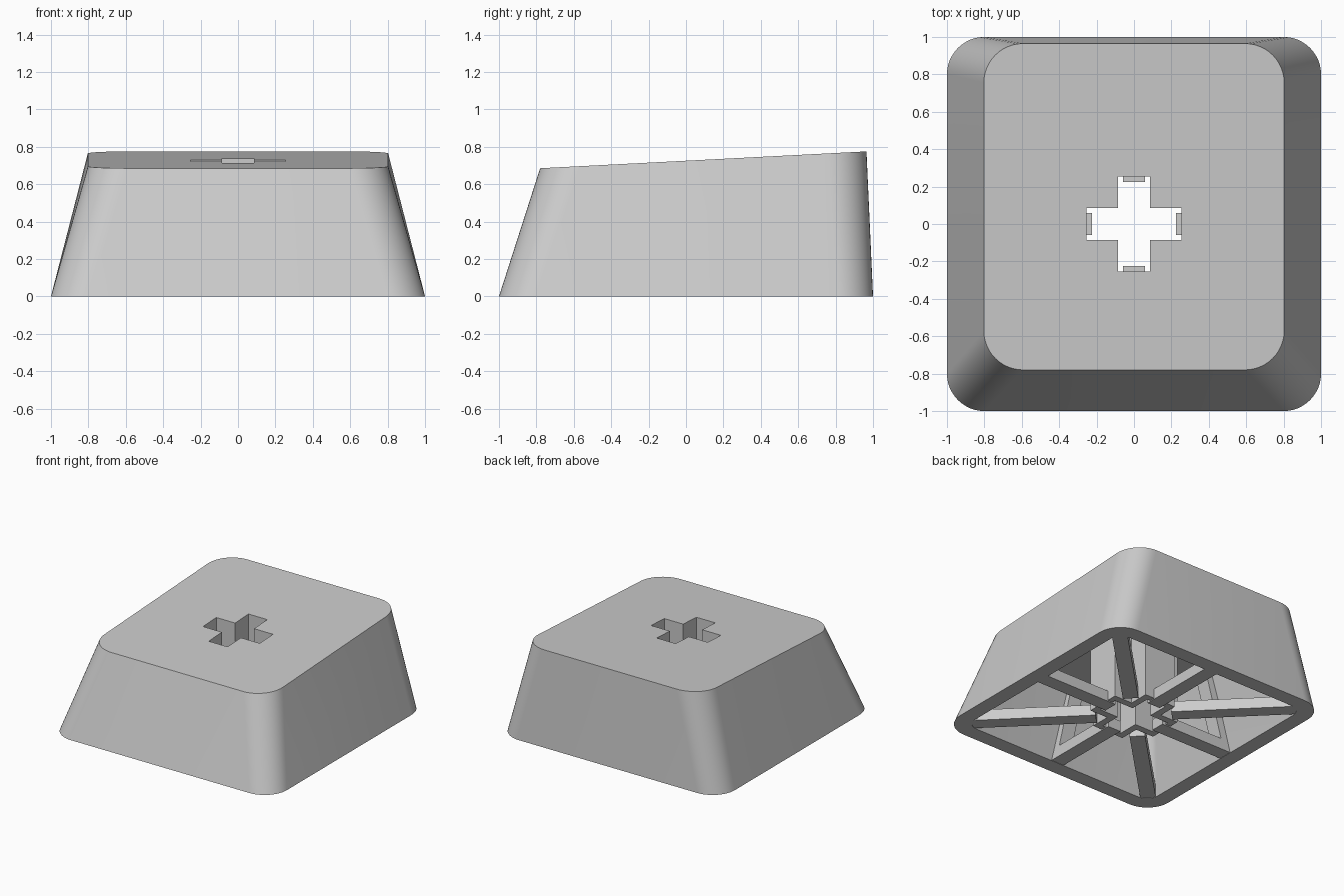
import bpy, bmesh, math
from mathutils import Matrix, Vector

cube = bpy.data.objects.get("Cube")
if cube:
    bpy.data.objects.remove(cube, do_unlink=True)

grey = bpy.data.materials.new("light_grey_plastic")
grey.use_nodes = True
grey.diffuse_color = (0.6, 0.6, 0.6, 1)
grey.node_tree.nodes["Principled BSDF"].inputs["Base Color"].default_value = (0.6, 0.6, 0.6, 1)


def finish(name, bm):
    bmesh.ops.recalc_face_normals(bm, faces=bm.faces)
    mesh = bpy.data.meshes.new(name)
    bm.to_mesh(mesh)
    bm.free()
    obj = bpy.data.objects.new(name, mesh)
    mesh.materials.append(grey)
    bpy.context.collection.objects.link(obj)
    return obj


def rounded_rect(x, y0, y1, r, z_at, steps=12):
    """Rounded rectangle ring whose height follows z_at(y)."""
    ring = []
    corners = [(x - r, y1 - r), (r - x, y1 - r), (r - x, y0 + r), (x - r, y0 + r)]
    for q, (cx, cy) in enumerate(corners):
        for i in range(steps + 1):
            a = math.pi / 2 * (q + i / steps)
            y = cy + r * math.sin(a)
            ring.append((cx + r * math.cos(a), y, z_at(y)))
    return ring


def loft(name, lower, upper):
    bm = bmesh.new()
    a, b = [[bm.verts.new(p) for p in ring] for ring in (lower, upper)]
    n = len(a)
    bm.faces.new(a)
    bm.faces.new(b)
    for i in range(n):
        j = (i + 1) % n
        bm.faces.new((a[i], a[j], b[j], b[i]))
    return finish(name, bm)


def plus_ring(half, reach, z):
    ring = []
    for q in range(4):
        turn = Matrix.Rotation(q * math.pi / 2, 3, "Z")
        for p in ((reach, -half), (reach, half), (half, half)):
            ring.append(turn @ Vector((*p, z)))
    return ring


def plus_prism(name, half, reach, z0, z1):
    return loft(name, plus_ring(half, reach, z0), plus_ring(half, reach, z1))


def cut(obj, cutter):
    mod = obj.modifiers.new("cut", "BOOLEAN")
    mod.operation = "DIFFERENCE"
    mod.solver = "EXACT"
    mod.object = cutter
    cutter.hide_render = True
    cutter.hide_viewport = False
    bpy.context.view_layer.objects.active = obj
    bpy.ops.object.modifier_apply(modifier=mod.name)


def top_z(y):
    return 0.685 + (y + 0.78) * 0.0516


# Tapered hollow shell with a sloping top
shell = loft("cap_shell",
             rounded_rect(1, -1, 1, 0.2, lambda y: 0),
             rounded_rect(0.803, -0.78, 0.965, 0.21, top_z))
cavity = loft("cavity_cutter",
              rounded_rect(0.88, -0.88, 0.88, 0.1, lambda y: -0.01),
              rounded_rect(0.70, -0.68, 0.84, 0.1, lambda y: top_z(y) - 0.13))
cross = plus_prism("cross_cutter", 0.085, 0.255, -0.1, 1)
cut(shell, cavity)
cut(shell, cross)

# Cross-shaped sleeve under the opening
sleeve = plus_prism("stem_sleeve", 0.14, 0.30, 0.01, 0.63)
cut(sleeve, cross)
for helper in (cavity, cross):
    bpy.data.objects.remove(helper, do_unlink=True)


def radial_box(name, angle, r0, r1, width, z0, z1, lean=0):
    """Box along a radius; its outer end can lean inward with the wall."""
    bm = bmesh.new()
    bmesh.ops.create_cube(bm, size=1)
    for v in bm.verts:
        upper = v.co.z > 0
        v.co = ((r1 if v.co.x > 0 else r0) - (lean if upper else 0),
                v.co.y * width, z1 if upper else z0)
    bmesh.ops.rotate(bm, verts=bm.verts, matrix=Matrix.Rotation(angle, 3, "Z"))
    return finish(name, bm)


# Eight bracing bars, and fins up the middle of each wall
names = ["left", "back_left", "back", "back_right", "right", "front_right", "front", "front_left"]
for i, side in enumerate(names):
    angle = i * math.pi / 4
    if i % 2:
        radial_box(side + "_bar", angle, 0.28, 1.24, 0.115, 0.002, 0.09)
    else:
        radial_box(side + "_bar", angle, 0.225, 0.93, 0.115, 0.002, 0.09)
        lean = {"back": 0.03, "front": 0.17}.get(side, 0.15)
        radial_box(side + "_wall_fin", angle, 0.80, 0.91, 0.115, 0.05, 0.58, lean)

# Smooth the rounded corners, keep the edges crisp
bpy.ops.object.select_all(action="DESELECT")
shell.select_set(True)
bpy.context.view_layer.objects.active = shell
bpy.ops.object.shade_smooth_by_angle(angle=math.radians(30))
